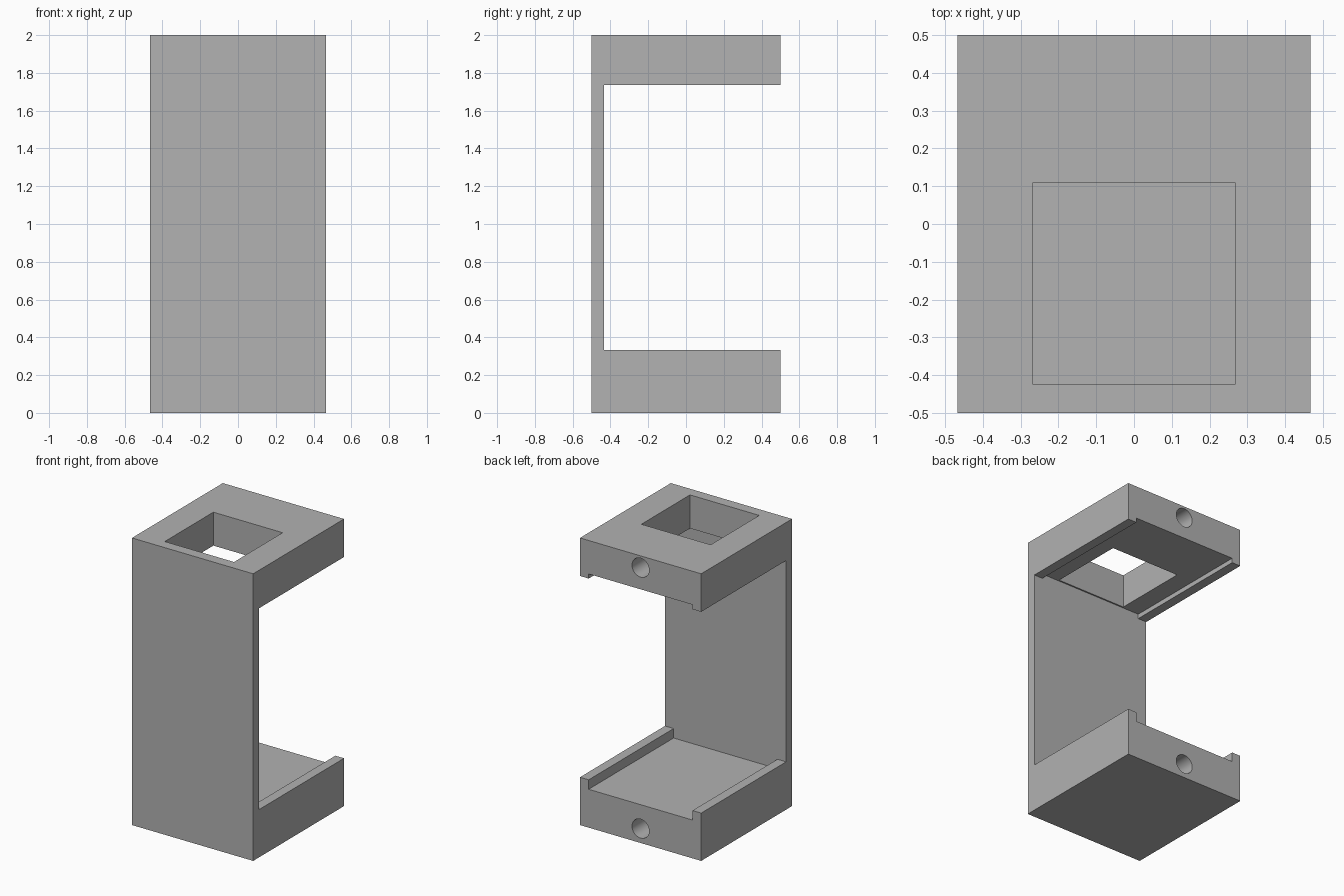
import bpy
import math

cube = bpy.data.objects.get("Cube")
if cube:
    bpy.data.objects.remove(cube, do_unlink=True)

HALF_W, HALF_D, HEIGHT = 0.467, 0.5, 2.0
WALL_Y = -0.435          # inner face of the front wall
RAIL = 0.067             # width of the side rails

grey = bpy.data.materials.new("plain grey")
grey.use_nodes = True
colour = (0.445, 0.445, 0.445, 1)
grey.diffuse_color = colour
grey.node_tree.nodes["Principled BSDF"].inputs["Base Color"].default_value = colour


def box(name, x, y, z):
    """Box between the (min, max) limits on each axis."""
    spans = (x, y, z)
    bpy.ops.mesh.primitive_cube_add(size=1, location=[(a + b) / 2 for a, b in spans])
    ob = bpy.context.object
    ob.name = name
    ob.scale = [b - a for a, b in spans]
    bpy.ops.object.transform_apply(location=True, rotation=True, scale=True)
    ob.data.materials.append(grey)
    return ob


def bore(name, z, radius=0.066, depth=0.27):
    """Round blind hole running in from the back face."""
    bpy.ops.mesh.primitive_cylinder_add(
        vertices=48, radius=radius, depth=2 * depth,
        location=(0, HALF_D, z), rotation=(math.pi / 2, 0, 0))
    ob = bpy.context.object
    ob.name = name
    bpy.ops.object.transform_apply(location=True, rotation=True, scale=True)
    ob.data.materials.append(grey)
    return ob


def cut(target, cutter):
    cutter.hide_render = True
    mod = target.modifiers.new(cutter.name, "BOOLEAN")
    mod.operation = "DIFFERENCE"
    mod.solver = "EXACT"
    mod.object = cutter
    bpy.context.view_layer.objects.active = target
    bpy.ops.object.modifier_apply(modifier=mod.name)
    bpy.data.objects.remove(cutter, do_unlink=True)


# Solid block that becomes the C-shaped bracket
bracket = box("bracket", (-HALF_W, HALF_W), (-HALF_D, HALF_D), (0, HEIGHT))

# Open gap between the base and the top plate
cut(bracket, box("gap", (-1, 1), (WALL_Y, 1), (0.333, 1.735)))

# Channels in the base and top plate, leaving a rail on each side
inner = HALF_W - RAIL
cut(bracket, box("channel", (-inner, inner), (WALL_Y, 1), (0.267, 1.767)))

# Square window through the top plate
cut(bracket, box("window", (-0.267, 0.267), (-0.425, 0.11), (1.5, 2.5)))

# Round holes in the back of the base and of the top plate
for name, z in (("lower_hole", 0.1), ("upper_hole", 1.918)):
    cut(bracket, bore(name, z))

# Smooth bores, sharp edges elsewhere
bpy.ops.object.select_all(action="DESELECT")
bracket.select_set(True)
bpy.context.view_layer.objects.active = bracket
bpy.ops.object.shade_smooth_by_angle(angle=math.radians(30))
